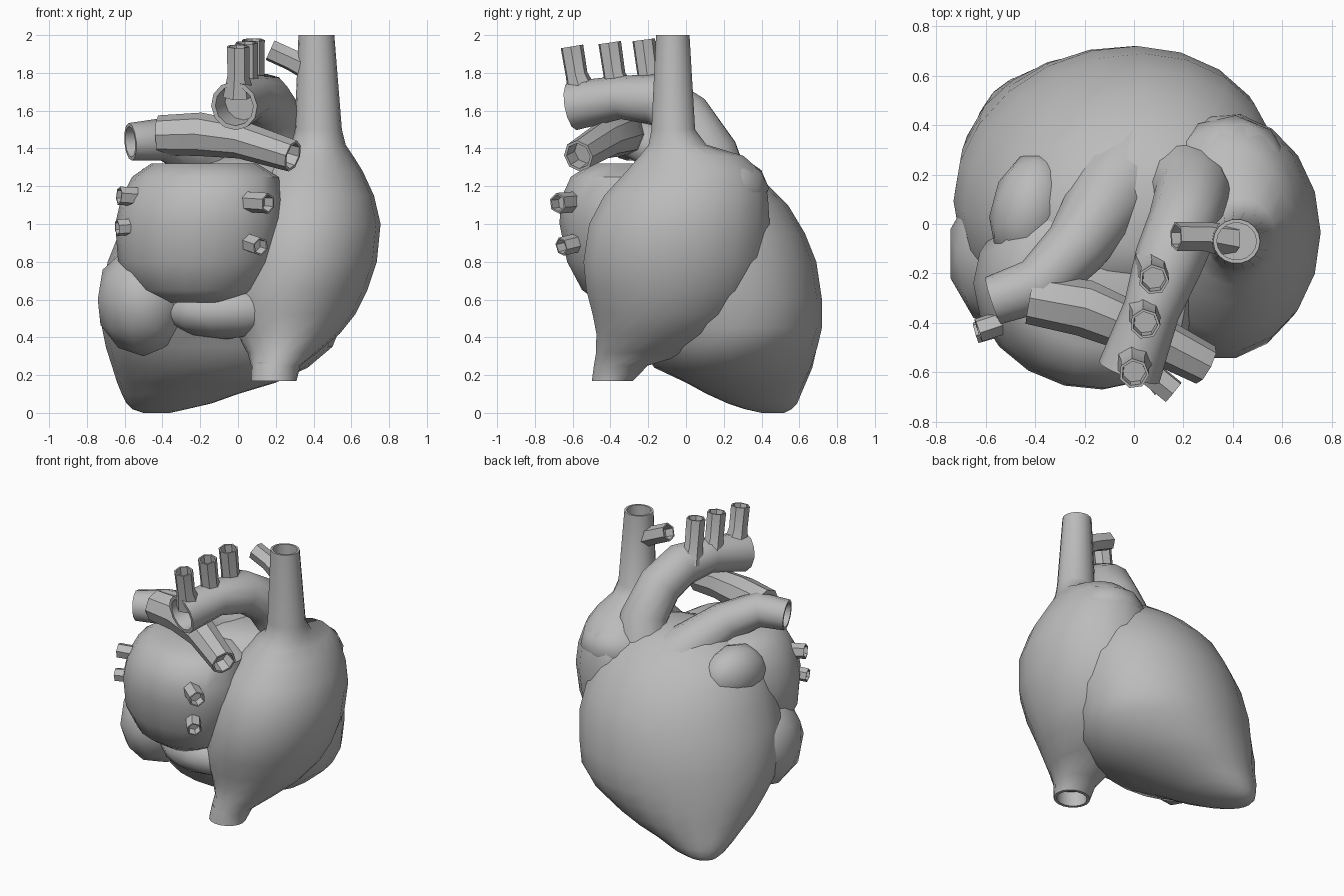
import bpy, bmesh
from math import sin, cos, pi, radians
from mathutils import Vector, Matrix

if "Cube" in bpy.data.objects:
    bpy.data.objects.remove(bpy.data.objects["Cube"], do_unlink=True)

grey = bpy.data.materials.new("plain_grey")
grey.use_nodes = True
COLOUR = (0.5, 0.5, 0.5, 1)
grey.diffuse_color = COLOUR
grey.node_tree.nodes["Principled BSDF"].inputs["Base Color"].default_value = COLOUR


def finish(name, bm):
    """Turn a bmesh into a shaded object."""
    bmesh.ops.recalc_face_normals(bm, faces=bm.faces)
    mesh = bpy.data.meshes.new(name)
    bm.to_mesh(mesh)
    bm.free()
    mesh.materials.append(grey)
    obj = bpy.data.objects.new(name, mesh)
    bpy.context.collection.objects.link(obj)
    bpy.ops.object.select_all(action="DESELECT")
    obj.select_set(True)
    bpy.context.view_layer.objects.active = obj
    bpy.ops.object.shade_smooth_by_angle(angle=radians(38))
    return obj


def skin(name, rings):
    """Bridge equal rings of points and cap both ends."""
    bm = bmesh.new()
    loops = [[bm.verts.new(p) for p in ring] for ring in rings]
    n = len(loops[0])
    for a, b in zip(loops, loops[1:]):
        for i in range(n):
            j = (i + 1) % n
            bm.faces.new((a[i], a[j], b[j], b[i]))
    bm.faces.new(loops[0])
    bm.faces.new(loops[-1])
    return finish(name, bm)


def chamber(name, levels, skew=lambda z: 0, n=18):
    """Stack of oval sections: height, x range, y range."""
    rings = []
    for z, x0, x1, y0, y1 in levels:
        ring = []
        for i in range(n):
            t = 2 * pi * i / n
            ring.append(((x0 + x1) / 2 + (x1 - x0) / 2 * cos(t),
                         (y0 + y1) / 2 + (y1 - y0) / 2 * sin(t - skew(z)), z))
        rings.append(ring)
    return skin(name, rings)


def vessel(name, path, n=8, open_end=True):
    """Tube through x, y, z, radius points with a hollow mouth."""
    pts = [Vector(p[:3]) for p in path]
    last = len(pts) - 1
    side, old, rings = None, None, []

    def circle(c, u, v, r):
        return [c + r * (cos(2 * pi * i / n) * u + sin(2 * pi * i / n) * v) for i in range(n)]

    for k, c in enumerate(pts):
        d = (pts[min(k + 1, last)] - pts[max(k - 1, 0)]).normalized()
        side = d.orthogonal().normalized() if old is None else old.rotation_difference(d) @ side
        old = d
        up = d.cross(side)
        r = path[k][3]
        rings.append(circle(c, side, up, r))
        if k == last and open_end:
            rings.append(circle(c, side, up, r * 0.82))
            rings.append(circle(c - d * r, side, up, r * 0.75))
    return skin(name, rings)


def lobe(name, centre, size, turn=0):
    """Rounded lobe."""
    bm = bmesh.new()
    m = (Matrix.Translation(centre) @ Matrix.Rotation(radians(turn), 4, "Z")
         @ Matrix.Diagonal((*size, 1)))
    bmesh.ops.create_icosphere(bm, subdivisions=2, radius=1, matrix=m)
    return finish(name, bm)


# Ventricles, tapering to an off-centre blunt apex, with a bulge on one flank
chamber("ventricles", [
    (0.0, -.5, -.36, .4, .52),
    (0.02, -.56, -.27, .31, .56),
    (0.05, -.59, -.14, .22, .59),
    (0.1, -.615, .0, .11, .61),
    (0.16, -.64, .2, .0, .635),
    (0.24, -.665, .37, -.17, .67),
    (0.35, -.7, .5, -.24, .7),
    (0.45, -.72, .54, -.3, .72),
    (0.6, -.73, .57, -.4, .72),
    (0.8, -.69, .59, -.45, .69),
    (0.95, -.63, .57, -.45, .63),
    (1.1, -.57, .52, -.4, .54),
    (1.22, -.46, .46, -.3, .42),
    (1.32, -.3, .35, -.2, .28),
    (1.36, -.1, .2, -.1, .15),
], skew=lambda z: max(-.12, .3 - z * .9), n=22)
lobe("ventricle_flank", (-.5, -.12, .6), (.255, .32, .3))

# Lower vein, right atrium and upper vein in one flowing, hollow-ended form
chamber("right_atrium_and_great_veins", [
    (.27, .09, .29, -.48, -.3),
    (.17, .09, .29, -.48, -.3),
    (.17, .07, .31, -.5, -.28),
    (.25, .07, .33, -.49, -.2),
    (.32, .05, .42, -.48, .03),
    (.42, -.02, .54, -.48, .22),
    (.52, -.08, .62, -.5, .32),
    (.65, -.08, .685, -.535, .4),
    (.8, -.05, .735, -.55, .44),
    (1.0, -.03, .755, -.52, .45),
    (1.15, .03, .72, -.44, .44),
    (1.28, .12, .66, -.32, .4),
    (1.36, .2, .61, -.25, .31),
    (1.42, .28, .57, -.2, .11),
    (1.5, .3, .55, -.185, .05),
    (2.0, .32, .51, -.16, .02),
    (2.0, .335, .495, -.145, .005),
    (1.85, .335, .495, -.145, .005),
])

# Left atrium and the saddle joining it to the lower vein
chamber("left_atrium", [
    (.585, -.42, .0, -.46, -.05),
    (.65, -.56, .1, -.55, 0),
    (.8, -.635, .2, -.63, .05),
    (1.0, -.65, .24, -.67, .1),
    (1.13, -.62, .24, -.665, .1),
    (1.25, -.56, .215, -.61, .1),
    (1.32, -.46, .1, -.5, 0),
], skew=lambda z: .12)
lobe("atrium_saddle", (-.06, -.27, .54), (.34, .2, .15))

# Auricles
lobe("left_auricle", (-.42, .06, 1.13), (.16, .24, .19), -15)
lobe("right_auricle", (.39, .2, 1.19), (.25, .24, .18), -5)

# Aorta with its arch and three branches
vessel("aorta", [(.2, .16, 1.15, .2), (.24, .12, 1.38, .155), (.2, .0, 1.56, .145),
                 (.14, -.15, 1.66, .14), (.07, -.35, 1.67, .115), (-.02, -.6, 1.625, .13)], n=12)
for i, (x, y, top) in enumerate([(0, -.605, 1.94), (.045, -.405, 1.96), (.08, -.225, 1.975)]):
    vessel(f"aorta_branch_{i + 1}", [(x, y + .06, 1.68, .085), (x, y + .025, 1.79, .06),
                                     (x, y, top, .062)], n=7)

# Pulmonary trunk sweeping up into its outer artery, with the crosswise artery beside it
vessel("pulmonary_trunk", [(.08, .27, .92, .3), (-.01, .22, 1.1, .23), (-.11, .1, 1.25, .165),
                           (-.24, -.1, 1.38, .13), (-.39, -.25, 1.45, .115),
                           (-.57, -.31, 1.435, .1)], n=12)
vessel("pulmonary_artery", [(-.42, -.3, 1.47, .105), (-.2, -.34, 1.475, .115),
                            (.02, -.43, 1.445, .1), (.29, -.57, 1.36, .085)])

# Side branch of the upper vein
vessel("upper_vein_branch", [(.4, -.07, 1.81, .07), (.28, -.05, 1.87, .06),
                             (.17, -.05, 1.92, .06)], n=6)

# Pulmonary veins
for i, (start, end) in enumerate([
        ((.0, -.55, 1.12, .055), (.16, -.68, 1.11, .055)),
        ((.03, -.54, .91, .05), (.12, -.66, .88, .05)),
        ((-.48, -.38, 1.14, .05), (-.63, -.43, 1.15, .05)),
        ((-.5, -.4, .99, .045), (-.64, -.44, .98, .045))]):
    vessel(f"pulmonary_vein_{i + 1}", [start, end], n=6)
